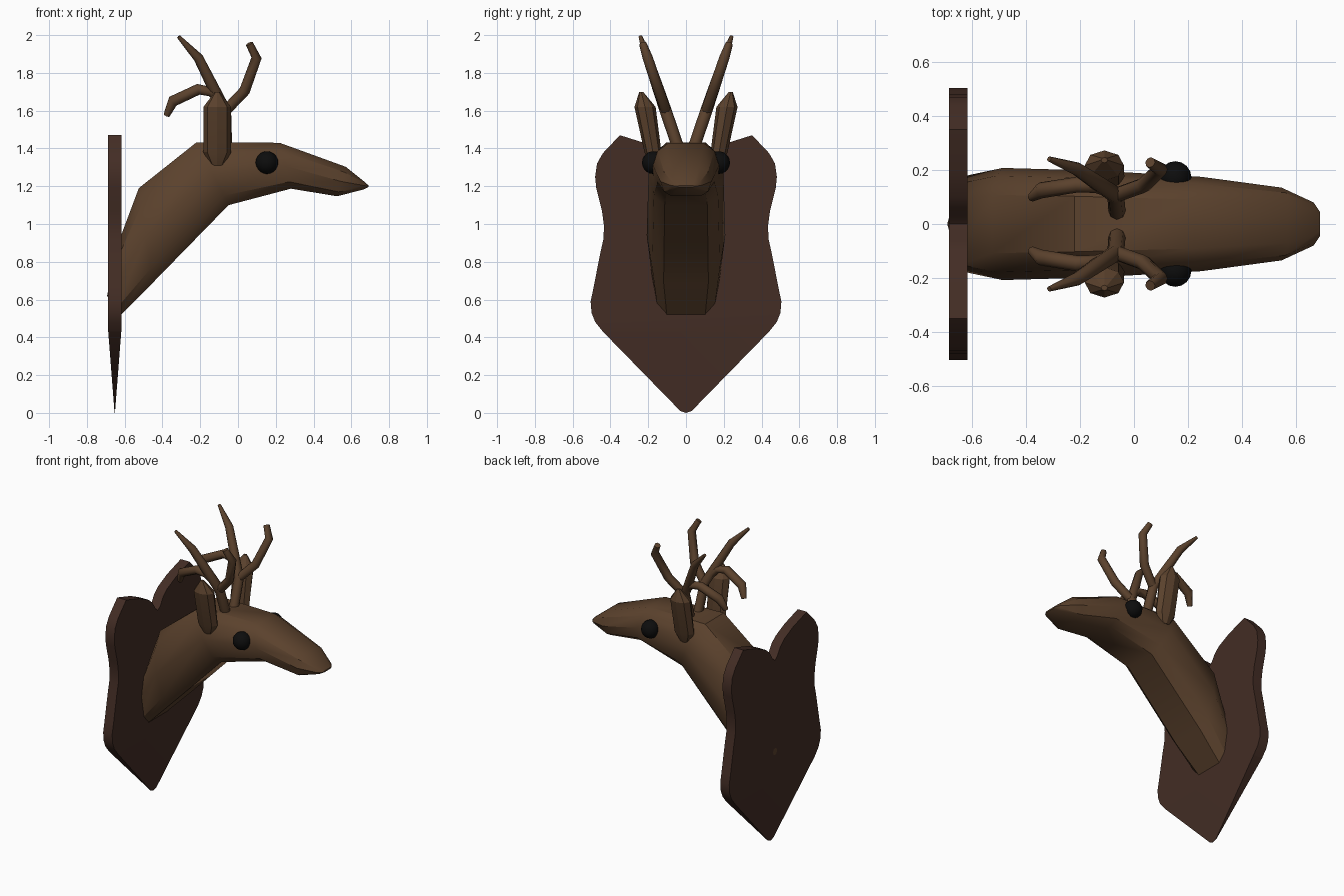
import bpy, bmesh, math
from mathutils import Vector

if "Cube" in bpy.data.objects:
    bpy.data.objects.remove(bpy.data.objects["Cube"])


def material(name, rgb):
    m = bpy.data.materials.new(name)
    m.diffuse_color = (*rgb, 1)
    m.use_nodes = True
    m.node_tree.nodes["Principled BSDF"].inputs["Base Color"].default_value = m.diffuse_color
    return m


FUR = material("brown fur", (0.105, 0.054, 0.026))
WOOD = material("dark wood", (0.056, 0.026, 0.018))
BLACK = material("eye black", (0.004, 0.004, 0.004))


def finish(name, bm, mat, angle=30):
    bmesh.ops.recalc_face_normals(bm, faces=bm.faces[:])
    me = bpy.data.meshes.new(name)
    bm.to_mesh(me)
    bm.free()
    me.materials.append(mat)
    ob = bpy.data.objects.new(name, me)
    bpy.context.collection.objects.link(ob)
    bpy.ops.object.select_all(action='DESELECT')
    ob.select_set(True)
    bpy.context.view_layer.objects.active = ob
    if angle:
        bpy.ops.object.shade_smooth_by_angle(angle=math.radians(angle))
    return ob


def loft(name, rings, mat, angle=30, back_point=None):
    """Skin a list of closed rings and cap both ends."""
    bm = bmesh.new()
    vs = [[bm.verts.new(p) for p in r] for r in rings]
    n = len(vs[0])
    for a, b in zip(vs, vs[1:]):
        for i in range(n):
            j = (i + 1) % n
            bm.faces.new((a[i], a[j], b[j], b[i]))
    if back_point:
        c = bm.verts.new(back_point)
        for i in range(n):
            bm.faces.new((vs[0][i], vs[0][(i + 1) % n], c))
    else:
        bm.faces.new(vs[0])
    bm.faces.new(vs[-1])
    return finish(name, bm, mat, angle)


def tube(name, pts, radii, mat, sides=8):
    """Tapered tube along a path."""
    rings = []
    for i, (p, r) in enumerate(zip(pts, radii)):
        t = (pts[min(i + 1, len(pts) - 1)] - pts[max(i - 1, 0)]).normalized()
        u = t.cross(Vector((0, 1, 0))).normalized()
        v = t.cross(u)
        rings.append([p + r * (u * math.cos(a) + v * math.sin(a))
                      for a in (2 * math.pi * k / sides for k in range(sides))])
    return loft(name, rings, mat, 50)


# Wall plaque: shield outline (y, z), tapering in thickness to the lower tip
half = [(0.03, 0.01), (0.44, 0.43), (0.48, 0.48), (0.5, 0.53), (0.505, 0.59),
        (0.49, 0.66), (0.455, 0.84), (0.437, 0.92), (0.434, 0.99), (0.445, 1.07),
        (0.475, 1.19), (0.481, 1.25), (0.471, 1.32), (0.44, 1.375), (0.35, 1.47),
        (0.2, 1.423), (0.1, 1.375), (0.06, 1.34), (0.025, 1.285)]
outline = [(0, 0)] + half + [(0, 1.265)] + [(-y, z) for y, z in reversed(half)]
bm = bmesh.new()
face = bm.faces.new([bm.verts.new((-0.687, y, z)) for y, z in outline])
ext = bmesh.ops.extrude_face_region(bm, geom=[face])
bmesh.ops.translate(bm, vec=(0.069, 0, 0),
                    verts=[g for g in ext["geom"] if isinstance(g, bmesh.types.BMVert)])
bmesh.ops.bisect_plane(bm, geom=bm.verts[:] + bm.edges[:] + bm.faces[:],
                       plane_co=(0, 0, 0.43), plane_no=(0, 0, 1))
for v in bm.verts:
    k = min(1, 0.03 + v.co.z / 0.43)
    v.co.x = -0.6525 + (v.co.x + 0.6525) * k
finish("wall_plaque", bm, WOOD)

# Neck and head: (top x, top z, bottom x, bottom z, half width)
SECTION = [(0.52, 1), (0.86, 0.82), (1, 0.5), (0.86, 0.15), (0.57, 0)]
SECTION += [(-a, t) for a, t in reversed(SECTION)]
STATIONS = [(-0.645, 0.87, -0.64, 0.5, 0.175), (-0.525, 1.19, -0.45, 0.69, 0.208),
            (-0.22, 1.432, -0.05, 1.10, 0.198), (0.22, 1.43, 0.28, 1.187, 0.175),
            (0.57, 1.303, 0.525, 1.147, 0.135), (0.668, 1.225, 0.665, 1.183, 0.08),
            (0.69, 1.205, 0.69, 1.195, 0.045)]
rings = [[(bx + (tx - bx) * t, w * a, bz + (tz - bz) * t) for a, t in SECTION]
         for tx, tz, bx, bz, w in STATIONS]
loft("neck_and_head", rings, FUR, 35, back_point=(-0.693, 0, 0.62))

# Antler branches in a tilted plane: (x, z, radius)
BRANCHES = {
    "antler_main": [(-0.062, 1.38, 0.032), (-0.068, 1.6, 0.032), (-0.135, 1.73, 0.03),
                    (-0.21, 1.88, 0.026), (-0.315, 1.992, 0.01)],
    "antler_front": [(-0.075, 1.59, 0.028), (0.035, 1.705, 0.029),
                     (0.098, 1.88, 0.027), (0.06, 1.955, 0.02)],
    "antler_back": [(-0.08, 1.63, 0.024), (-0.14, 1.7, 0.027), (-0.21, 1.713, 0.029),
                    (-0.345, 1.65, 0.03), (-0.378, 1.575, 0.017)],
}
# Ear rings: (z, centre y, x radius, y radius)
EAR = [(1.31, 0.165, 0.035, 0.025), (1.38, 0.175, 0.074, 0.045),
       (1.62, 0.217, 0.073, 0.056), (1.7, 0.237, 0.012, 0.01)]

for s, side in ((-1, "right"), (1, "left")):
    for name, pts in BRANCHES.items():
        path = [Vector((x, s * (0.05 + 0.34 * (z - 1.43)), z)) for x, z, r in pts]
        tube(f"{name}_{side}", path, [r for x, z, r in pts], FUR)

    ear = [[(-0.11 + rx * math.sin(a), s * (cy + ry * math.cos(a)), z)
            for a in (math.pi * k / 4 for k in range(8))] for z, cy, rx, ry in EAR]
    loft(f"ear_{side}", ear, FUR, 20)

    # Eye
    bm = bmesh.new()
    bmesh.ops.create_uvsphere(bm, u_segments=16, v_segments=10, radius=0.06)
    bmesh.ops.translate(bm, verts=bm.verts[:], vec=(0.153, s * 0.173, 1.325))
    finish(f"eye_{side}", bm, BLACK, 40)
